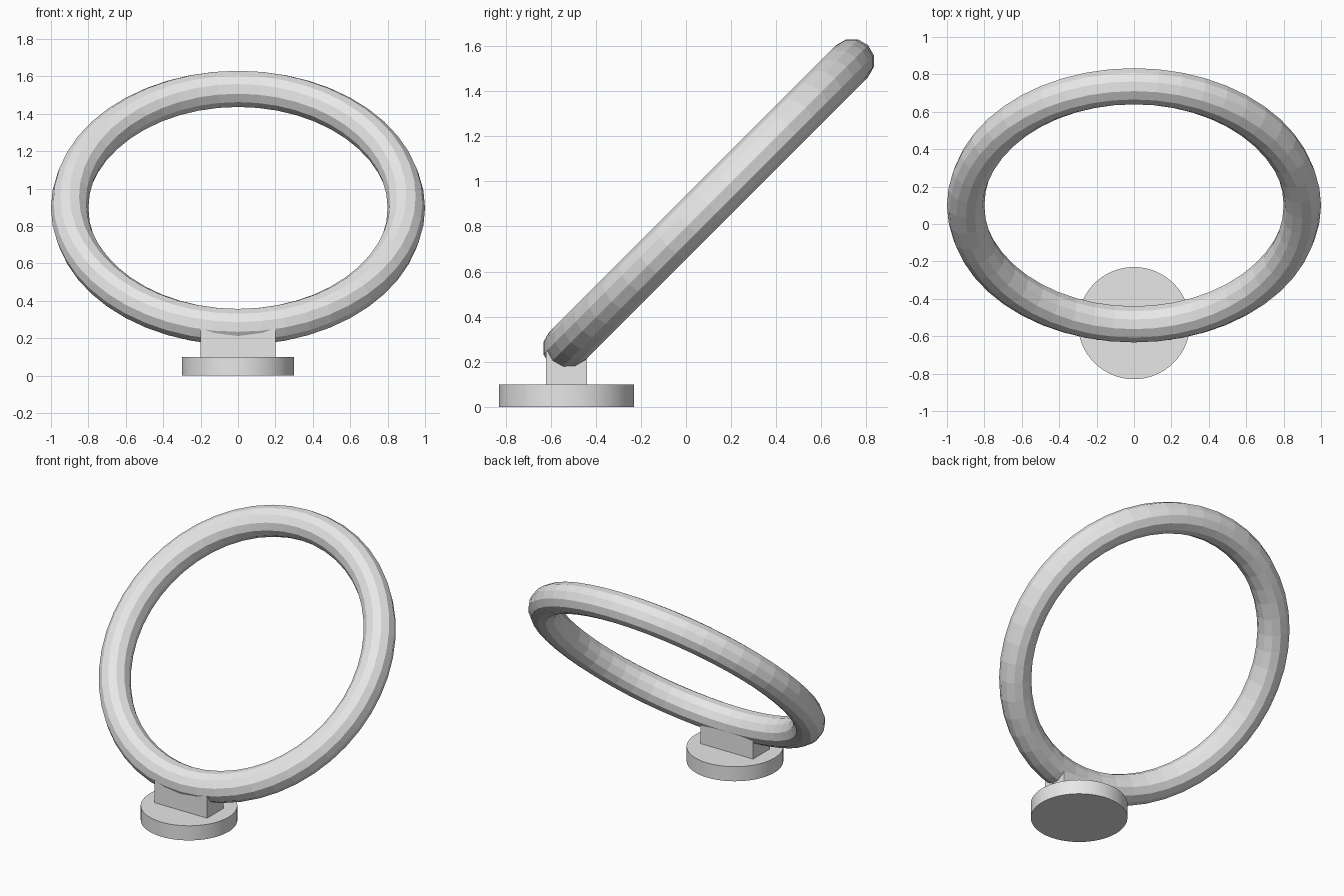
import bpy
import math

if "Cube" in bpy.data.objects:
    bpy.data.objects.remove(bpy.data.objects["Cube"], do_unlink=True)

# One plain grey for the whole model
grey = bpy.data.materials.new("plain_grey")
grey.use_nodes = True
colour = (0.8, 0.8, 0.8, 1)
grey.diffuse_color = colour
grey.node_tree.nodes["Principled BSDF"].inputs["Base Color"].default_value = colour


def finish(name, smooth_angle=None):
    obj = bpy.context.object
    obj.name = name
    obj.data.materials.append(grey)
    if smooth_angle:
        bpy.ops.object.shade_smooth_by_angle(angle=math.radians(smooth_angle))
    return obj


FOOT_Y = -0.53

# Round foot
bpy.ops.mesh.primitive_cylinder_add(vertices=64, radius=0.3, depth=0.1,
                                    location=(0, FOOT_Y, 0.05))
finish("base_disc", 30)

# Block joining the foot to the ring
bpy.ops.mesh.primitive_cube_add(size=1, location=(0, FOOT_Y, 0.17))
block = finish("support_block")
block.scale = (0.4, 0.18, 0.16)

# Large hoop leaning back at 45 degrees
bpy.ops.mesh.primitive_torus_add(major_radius=0.9, minor_radius=0.1,
                                 major_segments=48, minor_segments=12,
                                 location=(0, 0.1, 0.897),
                                 rotation=(math.radians(45), 0, 0))
finish("ring")
